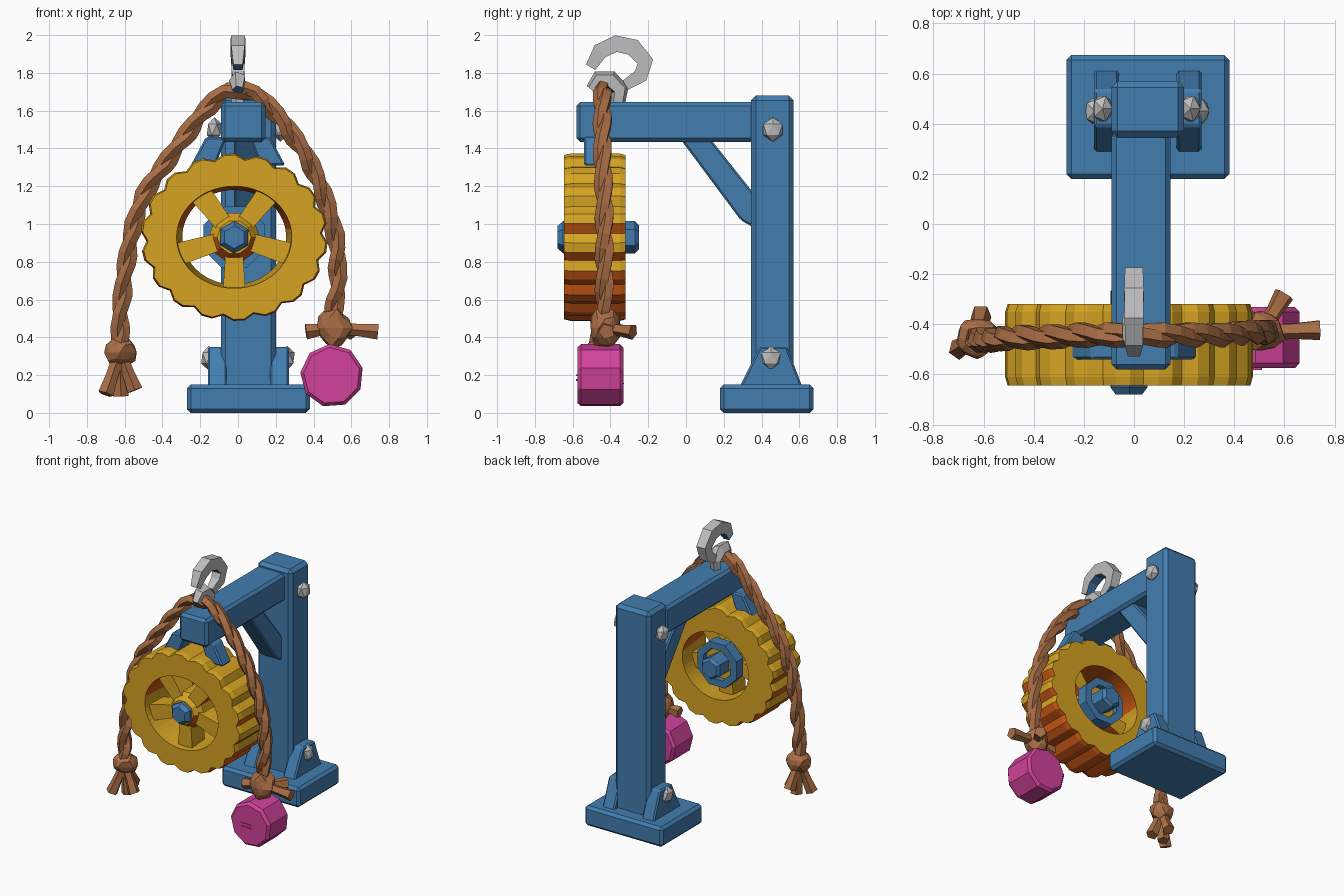
import bpy, bmesh, math, random
from mathutils import Vector, Matrix

if "Cube" in bpy.data.objects:
    bpy.data.objects.remove(bpy.data.objects["Cube"])

random.seed(4)


def mat(name, rgb):
    m = bpy.data.materials.new(name)
    m.diffuse_color = (*rgb, 1)
    m.use_nodes = True
    m.node_tree.nodes["Principled BSDF"].inputs["Base Color"].default_value = m.diffuse_color
    return m


BLUE = mat("blue paint", (0.055, 0.205, 0.43))
GOLD = mat("gold", (0.67, 0.37, 0.016))
ORANGE = mat("burnt orange", (0.60, 0.10, 0.008))
ROPE = mat("rope brown", (0.40, 0.155, 0.06))
PINK = mat("pink", (0.64, 0.055, 0.33))
GREY = mat("light grey", (0.52, 0.52, 0.53))


def finish(name, bm, mats, rule=None, bevel=0):
    """Turn a bmesh into a flat shaded object, colouring faces by rule."""
    bmesh.ops.recalc_face_normals(bm, faces=bm.faces)
    if bevel:
        bmesh.ops.bevel(bm, geom=bm.edges[:], offset=bevel, segments=1, affect='EDGES')
    bm.normal_update()
    for f in bm.faces:
        f.material_index = 1 if rule and rule(f.normal) else 0
    me = bpy.data.meshes.new(name)
    bm.to_mesh(me)
    bm.free()
    for m in mats:
        me.materials.append(m)
    ob = bpy.data.objects.new(name, me)
    bpy.context.collection.objects.link(ob)
    return ob


def loft(bm, rings, closed=False):
    """Skin a list of point rings, capping the ends unless closed."""
    vs = [[bm.verts.new(p) for p in r] for r in rings]
    pairs = list(zip(vs, vs[1:])) + ([(vs[-1], vs[0])] if closed else [])
    for a, b in pairs:
        for i in range(len(a)):
            j = (i + 1) % len(a)
            bm.faces.new((a[i], a[j], b[j], b[i]))
    if not closed:
        bm.faces.new(vs[0])
        bm.faces.new(vs[-1])


def box(name, x, y, z, m=BLUE, bevel=0.02):
    bm = bmesh.new()
    loft(bm, [[(x[0], y[0], h), (x[1], y[0], h), (x[1], y[1], h), (x[0], y[1], h)] for h in z])
    return finish(name, bm, [m], bevel=bevel)


def side_plate(name, pts, x, bevel=0.01):
    """Extrude a (y, z) outline along x."""
    bm = bmesh.new()
    loft(bm, [[(k, p[0], p[1]) for p in pts] for k in x])
    return finish(name, bm, [BLUE], bevel=bevel)


def ellipse(c, rx, rz, y, n, start=0.0, dip=None):
    out = []
    for i in range(n):
        a = start + math.tau * i / n
        s = dip if dip and i % 3 == 0 else 1
        out.append((c[0] + rx * s * math.cos(a), y, c[1] + rz * s * math.sin(a)))
    return out


def sweep(bm, path, radii, sides, ref, squash=1.0):
    """Tube along a path; ref gives the first cross axis."""
    path = [Vector(p) for p in path]
    rings = []
    for i, p in enumerate(path):
        t = (path[min(i + 1, len(path) - 1)] - path[max(i - 1, 0)]).normalized()
        n = Vector(ref)
        n = (n - t * n.dot(t)).normalized()
        b = t.cross(n)
        rings.append([p + radii[i] * (n * squash * math.cos(a) + b * math.sin(a))
                      for a in (math.tau * (k + 0.5) / sides for k in range(sides))])
    loft(bm, rings)


# Stand: base, post, beam and diagonal brace
box("base", (-0.27, 0.38), (0.18, 0.675), (0, 0.15))
box("post", (-0.09, 0.20), (0.345, 0.57), (0.12, 1.68), bevel=0.025)
box("beam", (-0.09, 0.145), (-0.58, 0.37), (1.435, 1.645), bevel=0.02)
side_plate("diagonal_brace", [(-0.03, 1.45), (0.13, 1.45), (0.36, 1.16), (0.36, 0.98), (0.29, 1.02)],
           (-0.02, 0.12))

# Foot gussets and bolts on both sides of the post
foot = [(0.285, 0.14), (0.615, 0.14), (0.535, 0.35), (0.39, 0.35)]
for tag, x0, x1, xb in (("left", -0.16, -0.06, -0.155), ("right", 0.17, 0.27, 0.26)):
    side_plate(tag + "_gusset", foot, (x0, x1))
    for part, px, py, pz in (("upper", xb + (0.03 if xb < 0 else -0.035), 0.46, 1.5), ("lower", xb, 0.45, 0.29)):
        bm = bmesh.new()
        bmesh.ops.create_icosphere(bm, subdivisions=1, radius=1)
        bm.transform(Matrix.Translation((px, py, pz)) @ Matrix.Diagonal((0.045, 0.06, 0.065, 1)))
        finish(f"{tag}_{part}_bolt", bm, [GREY])

# Splayed hanger straps under the beam
for tag, s in (("left", -1), ("right", 1)):
    bm = bmesh.new()
    loft(bm, [[(0.0 + s * a, y, z) for a, z in ((0.06, 1.46), (0.17, 1.46), (0.25, 1.31), (0.12, 1.31))]
              for y in (-0.54, -0.43)])
    finish(tag + "_hanger", bm, [BLUE], bevel=0.01)

# Scalloped wheel rim, orange where it faces down
C = (-0.02, 0.93)
under = lambda n: n.z < -0.15 and abs(n.y) < 0.95
bm = bmesh.new()
N = 54
loft(bm, [ellipse(C, 0.485, 0.435, -0.645, N, 0.05, 0.94), ellipse(C, 0.495, 0.443, -0.61, N, 0.05, 0.94),
          ellipse(C, 0.495, 0.443, -0.35, N, 0.05, 0.94), ellipse(C, 0.485, 0.435, -0.32, N, 0.05, 0.94),
          ellipse(C, 0.275, 0.25, -0.32, N, 0.05), ellipse(C, 0.305, 0.27, -0.645, N, 0.05)], True)
finish("wheel_rim", bm, [GOLD, ORANGE], under)

# Five spokes and tapered hub
bm = bmesh.new()
for k in range(5):
    a = math.radians(54 + 72 * k)
    d, w = Vector((math.cos(a), 0, math.sin(a) * 0.93)), Vector((-math.sin(a), 0, math.cos(a)))
    rings = []
    for r, h in ((0.07, 0.045), (0.31, 0.06)):
        p = Vector((C[0], 0, C[1])) + d * r
        rings.append([p + w * s * h + Vector((0, y, 0)) for s, y in ((-1, -0.6), (1, -0.6), (1, -0.45), (-1, -0.45))])
    loft(bm, rings)
finish("spokes", bm, [GOLD, ORANGE], under)
bm = bmesh.new()
loft(bm, [ellipse(C, r, r, y, 10) for r, y in ((0.09, -0.63), (0.135, -0.57), (0.135, -0.38))])
finish("hub", bm, [GOLD, ORANGE], under)

# Axle and rear retaining ring
bm = bmesh.new()
loft(bm, [ellipse(C, r, r, y, 6, 0.5) for r, y in ((0.06, -0.68), (0.085, -0.65), (0.085, -0.27), (0.065, -0.25))])
finish("axle", bm, [BLUE])
bm = bmesh.new()
loft(bm, [ellipse(C, r, r, y, 8, 0.4) for r, y in ((0.175, -0.42), (0.175, -0.34), (0.12, -0.34), (0.12, -0.42))], True)
finish("rear_ring", bm, [BLUE])

# Twisted rope draped over the beam
guide = [(-0.625, -0.46, 0.34), (-0.62, -0.46, 0.55), (-0.59, -0.46, 0.8), (-0.55, -0.46, 1.0),
         (-0.49, -0.45, 1.17), (-0.37, -0.45, 1.34), (-0.2, -0.44, 1.57), (-0.09, -0.44, 1.69), (0.0, -0.44, 1.715),
         (0.1, -0.44, 1.69), (0.24, -0.44, 1.54), (0.37, -0.44, 1.35), (0.46, -0.43, 1.14),
         (0.52, -0.43, 0.92), (0.53, -0.43, 0.7), (0.5, -0.43, 0.5)]
guide = [Vector(p) for p in guide]
lens = [0]
for a, b in zip(guide, guide[1:]):
    lens.append(lens[-1] + (b - a).length)


def along(s):
    s = min(max(s, 0), lens[-1])
    i = max(k for k in range(len(lens) - 1) if lens[k] <= s)
    return guide[i].lerp(guide[i + 1], (s - lens[i]) / (lens[i + 1] - lens[i]))


STEPS = 54
bm = bmesh.new()
for strand in range(2):
    path = []
    for k in range(STEPS + 1):
        s = lens[-1] * k / STEPS
        t = (along(s + 0.06) - along(s - 0.06)).normalized()
        n = Vector((0, 1, 0))
        n = (n - t * n.y).normalized()
        a = math.tau * s / 0.38 + math.pi * strand
        path.append(along(s) + 0.025 * (n * math.cos(a) + t.cross(n) * math.sin(a)))
    sweep(bm, path, [0.037] * len(path), 5, (0, 1, 0))
finish("rope", bm, [ROPE])


# Lumpy knots and loose tails at both rope ends
def knot(name, c, size, tails):
    b = bmesh.new()
    bmesh.ops.create_icosphere(b, subdivisions=2, radius=1)
    for v in b.verts:
        v.co *= random.uniform(0.82, 1.08)
    b.transform(Matrix.Translation(c) @ Matrix.Diagonal((*size, 1)))
    for end in tails:
        p, e = Vector(c), Vector(end)
        sweep(b, [p, p.lerp(e, 0.55), e], [0.035, 0.034, 0.043], 5, (0.2, 0.3, 1) if abs(e.z - p.z) < 0.1 else (0, 1, 0))
    finish(name, b, [ROPE])


knot("left_knot", (-0.625, -0.45, 0.32), (0.09, 0.085, 0.08),
     [(-0.7, -0.5, 0.1), (-0.62, -0.43, 0.09), (-0.545, -0.46, 0.12), (-0.61, -0.36, 0.14)])
knot("right_knot", (0.51, -0.43, 0.45), (0.095, 0.09, 0.11),
     [(0.74, -0.42, 0.43), (0.6, -0.28, 0.43), (0.36, -0.44, 0.43)])

# Pink drum weight with a small raised slot frame
D = (0.497, 0.197)
bm = bmesh.new()
loft(bm, [ellipse(D, r, r, y, 9, 0.25) for r, y in
          ((0.15, -0.575), (0.168, -0.555), (0.168, -0.35), (0.15, -0.332))])
finish("drum_weight", bm, [PINK])
for tag, z in (("upper", 0.195), ("lower", 0.17)):
    box(tag + "_slot_lip", (0.43, 0.51), (-0.582, -0.574), (z, z + 0.009), PINK, 0)

# Top hook and its collar, blue on the downward faces
hook = [(-0.505, 1.83), (-0.455, 1.915), (-0.37, 1.955), (-0.28, 1.935), (-0.215, 1.86), (-0.24, 1.785), (-0.32, 1.735)]
below = lambda n: n.z < -0.6
bm = bmesh.new()
sweep(bm, [(0, y, z) for y, z in hook], [0.04, 0.06, 0.062, 0.065, 0.06, 0.055, 0.04], 4, (1, 0, 0), 0.85)
finish("hook", bm, [GREY, BLUE], below)
bm = bmesh.new()
sweep(bm, [(0, y, z) for y, z in ((-0.5, 1.71), (-0.46, 1.76), (-0.4, 1.76), (-0.35, 1.71), (-0.36, 1.64))],
      [0.035, 0.055, 0.055, 0.05, 0.04], 5, (1, 0, 0), 0.85)
finish("hook_collar", bm, [GREY, BLUE], below)
